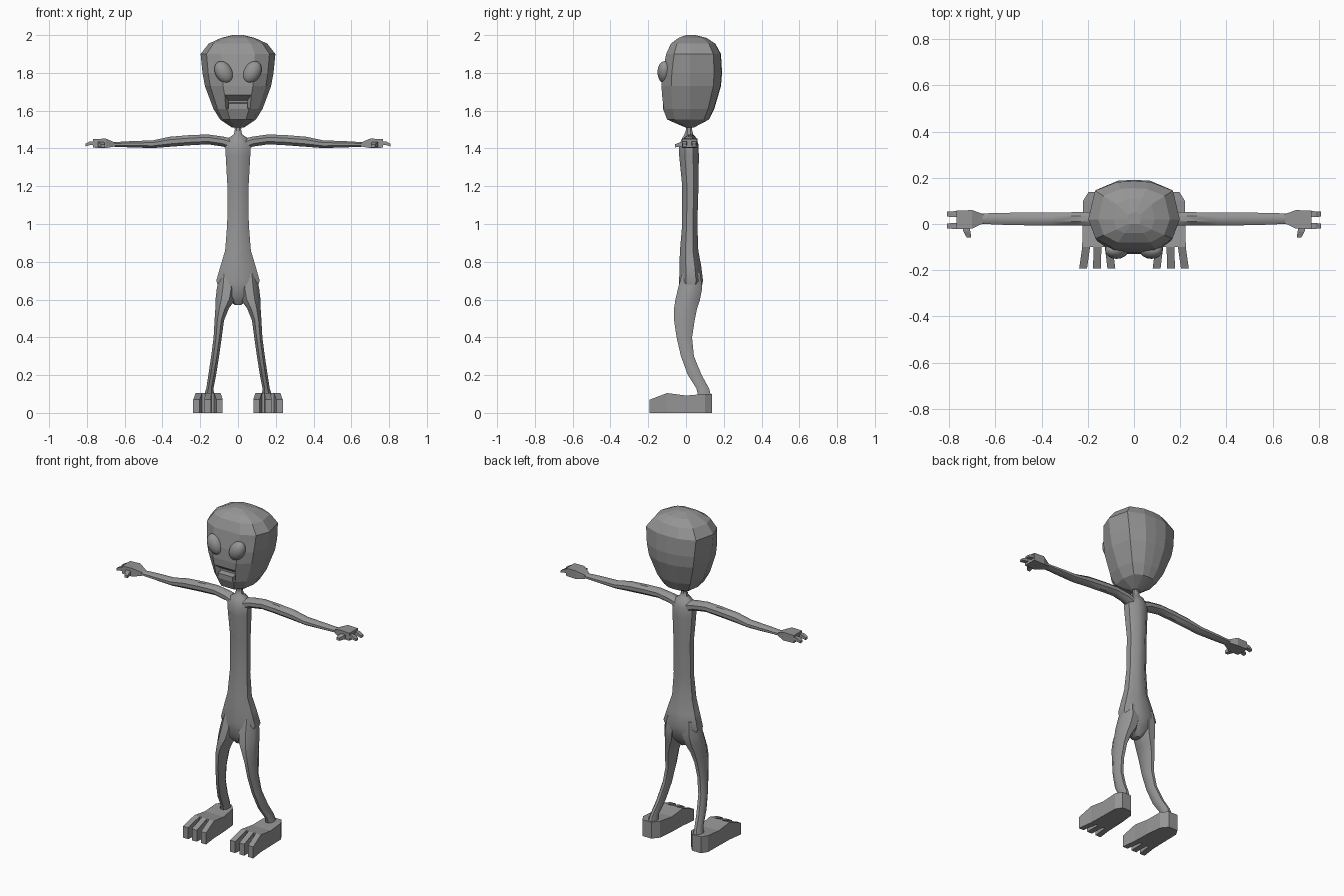
import bpy, bmesh, math
from mathutils import Vector, Matrix

cube = bpy.data.objects.get("Cube")
if cube:
    bpy.data.objects.remove(cube, do_unlink=True)

grey = bpy.data.materials.new("grey_skin")
grey.use_nodes = True
COLOUR = (0.3, 0.3, 0.3, 1)
grey.diffuse_color = COLOUR
grey.node_tree.nodes["Principled BSDF"].inputs["Base Color"].default_value = COLOUR


def finish(name, bm, smooth=None, side=1):
    """Turn a bmesh into an object, mirrored in x when side is -1."""
    for v in bm.verts:
        v.co.x *= side
    bmesh.ops.recalc_face_normals(bm, faces=bm.faces)
    mesh = bpy.data.meshes.new(name)
    bm.to_mesh(mesh)
    bm.free()
    obj = bpy.data.objects.new(name, mesh)
    bpy.context.collection.objects.link(obj)
    mesh.materials.append(grey)
    bpy.ops.object.select_all(action='DESELECT')
    obj.select_set(True)
    bpy.context.view_layer.objects.active = obj
    if smooth:
        bpy.ops.object.shade_smooth_by_angle(angle=math.radians(smooth))
    return obj


def loft(name, rings, smooth=None, side=1):
    """Skin a row of equal-length rings and cap both ends."""
    bm = bmesh.new()
    loops = [[bm.verts.new(p) for p in ring] for ring in rings]
    n = len(loops[0])
    for a, b in zip(loops, loops[1:]):
        for i in range(n):
            j = (i + 1) % n
            bm.faces.new((a[i], a[j], b[j], b[i]))
    bm.faces.new(loops[0])
    bm.faces.new(loops[-1])
    return finish(name, bm, smooth, side)


def octagon(u0, u1, v0, v1):
    """Eight-sided section filling a rectangle."""
    k = 1 / math.cos(math.pi / 8) / 2
    out = []
    for i in range(8):
        a = (i + 0.5) * math.pi / 4
        out.append(((u0 + u1) / 2 + (u1 - u0) * k * math.cos(a),
                    (v0 + v1) / 2 + (v1 - v0) * k * math.sin(a)))
    return out


def rect(u0, u1, v0, v1):
    return [(u0, v0), (u1, v0), (u1, v1), (u0, v1)]


def along_x(section, rows):
    return [[(x, u, v) for u, v in section(*r)] for x, *r in rows]


def along_y(section, rows):
    return [[(u, y, v) for u, v in section(*r)] for y, *r in rows]


def along_z(section, rows):
    return [[(u, v, z) for u, v in section(*r)] for z, *r in rows]


# Torso with neck: height, half width, front, back
torso = [(0.57, 0.015, -0.01, 0.04), (0.62, 0.085, -0.04, 0.075), (0.7, 0.115, -0.036, 0.09),
         (0.78, 0.092, -0.035, 0.08), (0.86, 0.068, -0.032, 0.065), (1.0, 0.057, -0.02, 0.06),
         (1.2, 0.056, -0.02, 0.066), (1.36, 0.065, -0.036, 0.068), (1.42, 0.068, -0.036, 0.066),
         (1.455, 0.05, -0.02, 0.055), (1.475, 0.022, -0.008, 0.038),
         (1.5, 0.017, 0.0, 0.032), (1.56, 0.022, -0.005, 0.038)]
loft("torso", along_z(octagon, [(z, -w, w, f, b) for z, w, f, b in torso]), 40)


# Head: height, half width, front, back
def head_section(w, f, b):
    half = [(0.45 * w, f), (0.84 * w, 0.6 * f), (w, 0.02),
            (0.85 * w, 0.78 * b), (0.37 * w, 0.98 * b)]
    return half + [(0, b)] + [(-x, y) for x, y in reversed(half)]


head = loft("head", along_z(head_section, [
    (1.51, 0.03, 0.0, 0.04), (1.553, 0.095, -0.1, 0.122), (1.61, 0.13, -0.122, 0.15),
    (1.73, 0.175, -0.13, 0.185), (1.8, 0.188, -0.125, 0.191), (1.9, 0.198, -0.105, 0.185),
    (1.955, 0.155, -0.08, 0.155), (1.985, 0.09, -0.04, 0.11), (2.0, 0.03, 0.0, 0.05)]))

# Mouth opening cut into the face, with a lower lip bar
cutter = loft("mouth_cutter", along_y(rect, [
    (-0.16, -0.088, 0.088, 1.605, 1.71), (-0.09, -0.05, 0.05, 1.615, 1.655)]))
cutter.hide_render = True
cut = head.modifiers.new("mouth", 'BOOLEAN')
cut.object = cutter
cut.solver = 'EXACT'
bpy.context.view_layer.objects.active = head
bpy.ops.object.modifier_apply(modifier="mouth")
bpy.data.objects.remove(cutter, do_unlink=True)
loft("lower_lip", along_y(rect, [(-0.122, -0.05, 0.05, 1.608, 1.638),
                                 (-0.08, -0.05, 0.05, 1.608, 1.645)]))

for side, label in ((1, "left"), (-1, "right")):
    # Eye
    bm = bmesh.new()
    bmesh.ops.create_uvsphere(bm, u_segments=20, v_segments=12, radius=1)
    bm.transform(Matrix.Translation((0.075, -0.113, 1.803))
                 @ Matrix.Rotation(math.radians(30), 4, 'Y')
                 @ Matrix.Diagonal((0.045, 0.038, 0.063, 1)))
    finish(label + "_eye", bm, 60, side)

    # Arm: x, front, back, bottom, top
    loft(label + "_arm", along_x(octagon, [
        (0.02, -0.02, 0.055, 1.38, 1.45), (0.08, -0.012, 0.054, 1.41, 1.463),
        (0.16, -0.008, 0.052, 1.422, 1.474), (0.25, -0.006, 0.051, 1.417, 1.471),
        (0.36, -0.006, 0.05, 1.409, 1.462), (0.45, -0.006, 0.05, 1.402, 1.443),
        (0.58, -0.003, 0.048, 1.406, 1.438), (0.68, 0.002, 0.045, 1.41, 1.432)]), 40, side)

    # Hand, two fingers and thumb
    loft(label + "_hand", along_x(rect, [
        (0.65, 0.004, 0.042, 1.411, 1.431), (0.7, -0.02, 0.06, 1.402, 1.452),
        (0.768, -0.022, 0.058, 1.404, 1.45)]), None, side)
    for number, y in enumerate((-0.021, 0.03)):
        loft(f"{label}_finger_{number}", along_x(rect, [
            (0.75, y, y + 0.026, 1.418, 1.438), (0.785, y, y + 0.025, 1.417, 1.437),
            (0.808, y + 0.002, y + 0.023, 1.411, 1.424)]), None, side)
    loft(label + "_thumb", along_y(rect, [
        (0.0, 0.712, 0.745, 1.408, 1.435), (-0.032, 0.708, 0.738, 1.408, 1.432),
        (-0.058, 0.704, 0.724, 1.406, 1.422)]), None, side)

    # Leg: height, inner, outer, front, back
    loft(label + "_leg", along_z(octagon, [
        (0.74, 0.02, 0.095, -0.02, 0.075), (0.66, 0.004, 0.112, -0.042, 0.086),
        (0.6, 0.016, 0.119, -0.056, 0.074), (0.55, 0.05, 0.12, -0.064, 0.058),
        (0.49, 0.074, 0.124, -0.063, 0.046), (0.4, 0.086, 0.129, -0.05, 0.032),
        (0.3, 0.1, 0.142, -0.027, 0.042), (0.2, 0.116, 0.157, 0.01, 0.083),
        (0.13, 0.13, 0.168, 0.055, 0.122), (0.09, 0.126, 0.18, 0.065, 0.132)]), 40, side)

    # Foot: y, inner, outer, sole, top
    loft(label + "_foot", along_y(rect, [
        (0.138, 0.137, 0.197, 0, 0.1), (0.1, 0.105, 0.22, 0, 0.1),
        (0.0, 0.095, 0.222, 0, 0.092), (-0.1, 0.092, 0.224, 0, 0.105)]), None, side)
    # Toes: base centre and tip centre in x
    for number, (base, tip) in enumerate(((0.109, 0.098), (0.158, 0.16), (0.207, 0.22))):
        loft(f"{label}_toe_{number}", along_y(rect, [
            (-0.08, base - 0.017, base + 0.017, 0, 0.1),
            (-0.1, base - 0.017, base + 0.017, 0, 0.105),
            (-0.192, tip - 0.017, tip + 0.017, 0, 0.07)]), None, side)
